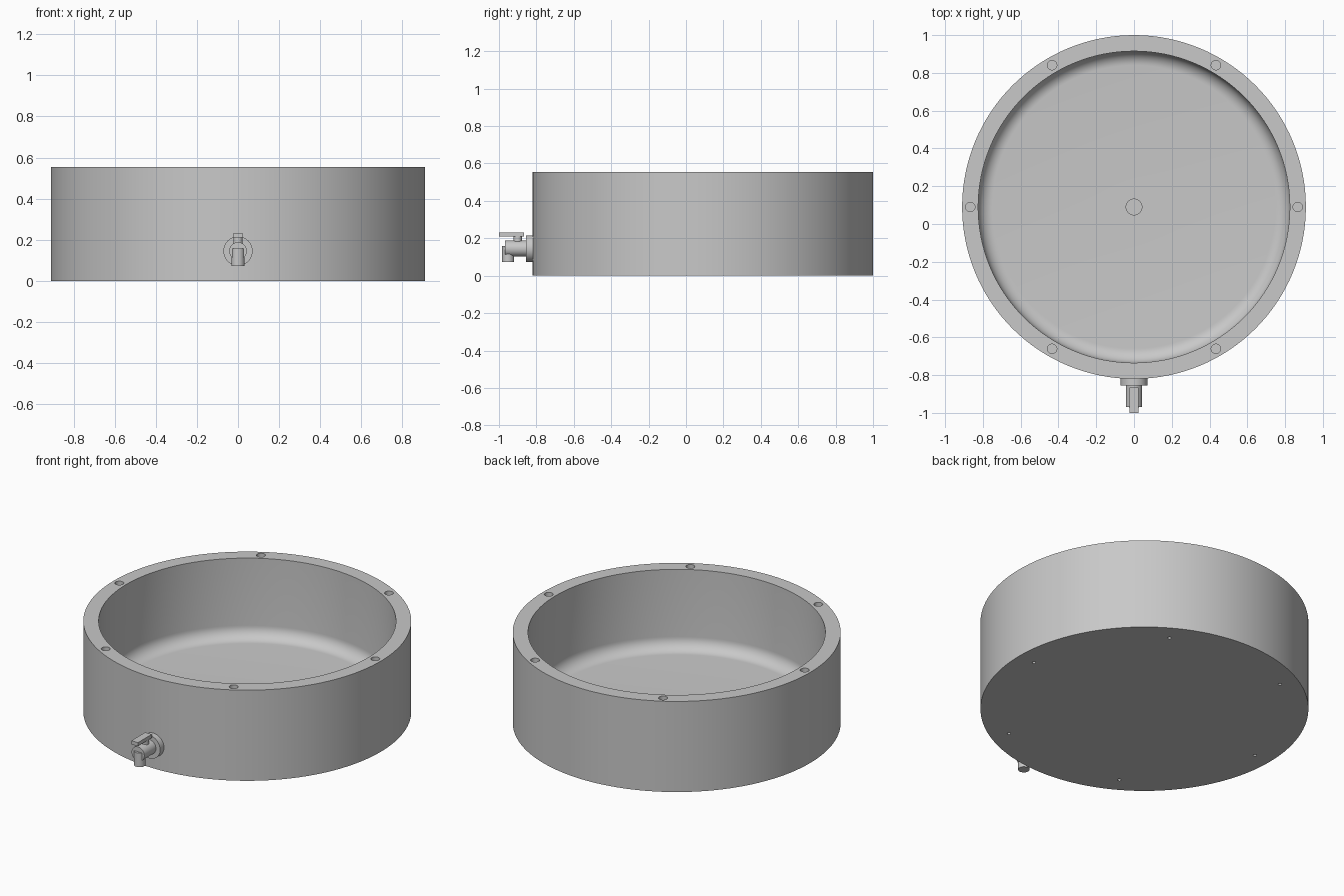
import bpy, bmesh, math
from math import sin, cos, pi
from mathutils import Matrix, Vector

if "Cube" in bpy.data.objects:
    bpy.data.objects.remove(bpy.data.objects["Cube"])

CENTRE_Y = 0.09
R_OUT, R_IN, HEIGHT = 0.91, 0.825, 0.555
FLOOR, FILLET = 0.068, 0.075
TAP_Z = 0.145

grey = bpy.data.materials.new("light_grey")
grey.use_nodes = True
grey.diffuse_color = (0.58, 0.58, 0.58, 1)
grey.node_tree.nodes["Principled BSDF"].inputs["Base Color"].default_value = (0.58, 0.58, 0.58, 1)


def make_object(name, bm):
    bmesh.ops.recalc_face_normals(bm, faces=bm.faces)
    mesh = bpy.data.meshes.new(name)
    bm.to_mesh(mesh)
    bm.free()
    mesh.materials.append(grey)
    obj = bpy.data.objects.new(name, mesh)
    bpy.context.collection.objects.link(obj)
    return obj


def smooth(obj):
    bpy.ops.object.select_all(action='DESELECT')
    obj.select_set(True)
    bpy.context.view_layer.objects.active = obj
    bpy.ops.object.shade_smooth_by_angle(angle=math.radians(30))


def add_cylinder(bm, start, end, radius, segments=48):
    start, end = Vector(start), Vector(end)
    axis = end - start
    turn = axis.to_track_quat('Z', 'Y').to_matrix().to_4x4()
    bmesh.ops.create_cone(bm, cap_ends=True, segments=segments, radius1=radius,
                          radius2=radius, depth=axis.length,
                          matrix=Matrix.Translation((start + end) / 2) @ turn)


def cylinder(name, start, end, radius):
    bm = bmesh.new()
    add_cylinder(bm, start, end, radius)
    obj = make_object(name, bm)
    smooth(obj)
    return obj


# Basin: lathed wall and floor with a rounded inner corner
profile = [(0, 0), (R_OUT, 0), (R_OUT, HEIGHT), (R_IN, HEIGHT)]
for i in range(11):
    a = i / 10 * pi / 2
    profile.append((R_IN - FILLET + FILLET * cos(a), FLOOR + FILLET - FILLET * sin(a)))
profile.append((0, FLOOR))
bm = bmesh.new()
verts = [bm.verts.new((r, 0, z)) for r, z in profile]
edges = [bm.edges.new(pair) for pair in zip(verts, verts[1:])]
bmesh.ops.spin(bm, geom=verts + edges, cent=(0, 0, 0), axis=(0, 0, 1),
               angle=2 * pi, steps=128, use_merge=False)
bmesh.ops.remove_doubles(bm, verts=bm.verts, dist=0.0001)
bmesh.ops.translate(bm, verts=bm.verts, vec=(0, CENTRE_Y, 0))
basin = make_object("basin", bm)

# Holes in the rim, small holes underneath and the drain recess in the floor
bm = bmesh.new()
for i in range(6):
    a = i * pi / 3
    x, y = 0.867 * cos(a), CENTRE_Y + 0.867 * sin(a)
    add_cylinder(bm, (x, y, HEIGHT - 0.08), (x, y, HEIGHT + 0.05), 0.025, 32)
    x, y = 0.8 * cos(a), CENTRE_Y + 0.8 * sin(a)
    add_cylinder(bm, (x, y, -0.05), (x, y, 0.02), 0.01, 16)
add_cylinder(bm, (0, CENTRE_Y, FLOOR - 0.03), (0, CENTRE_Y, FLOOR + 0.05), 0.042)
cutter = make_object("hole_cutter", bm)
cutter.hide_render = True

cut = basin.modifiers.new("holes", 'BOOLEAN')
cut.operation = 'DIFFERENCE'
cut.solver = 'EXACT'
cut.object = cutter
bpy.context.view_layer.objects.active = basin
bpy.ops.object.modifier_apply(modifier=cut.name)
bpy.data.objects.remove(cutter)
smooth(basin)

# Tap on the front wall
cylinder("tap_flange", (0, -0.855, TAP_Z), (0, -0.81, TAP_Z), 0.071)
cylinder("tap_body", (0, -0.968, TAP_Z), (0, -0.85, TAP_Z), 0.043)
cylinder("tap_spout", (0, -0.951, 0.072), (0, -0.951, 0.158), 0.032)
cylinder("tap_stem", (0, -0.9, TAP_Z), (0, -0.9, 0.215), 0.022)

# Flat lever handle
bm = bmesh.new()
bmesh.ops.create_cube(bm, size=1, matrix=Matrix.Translation((0, -0.933, 0.221))
                      @ Matrix.Diagonal((0.045, 0.134, 0.022, 1)))
make_object("tap_handle", bm)
